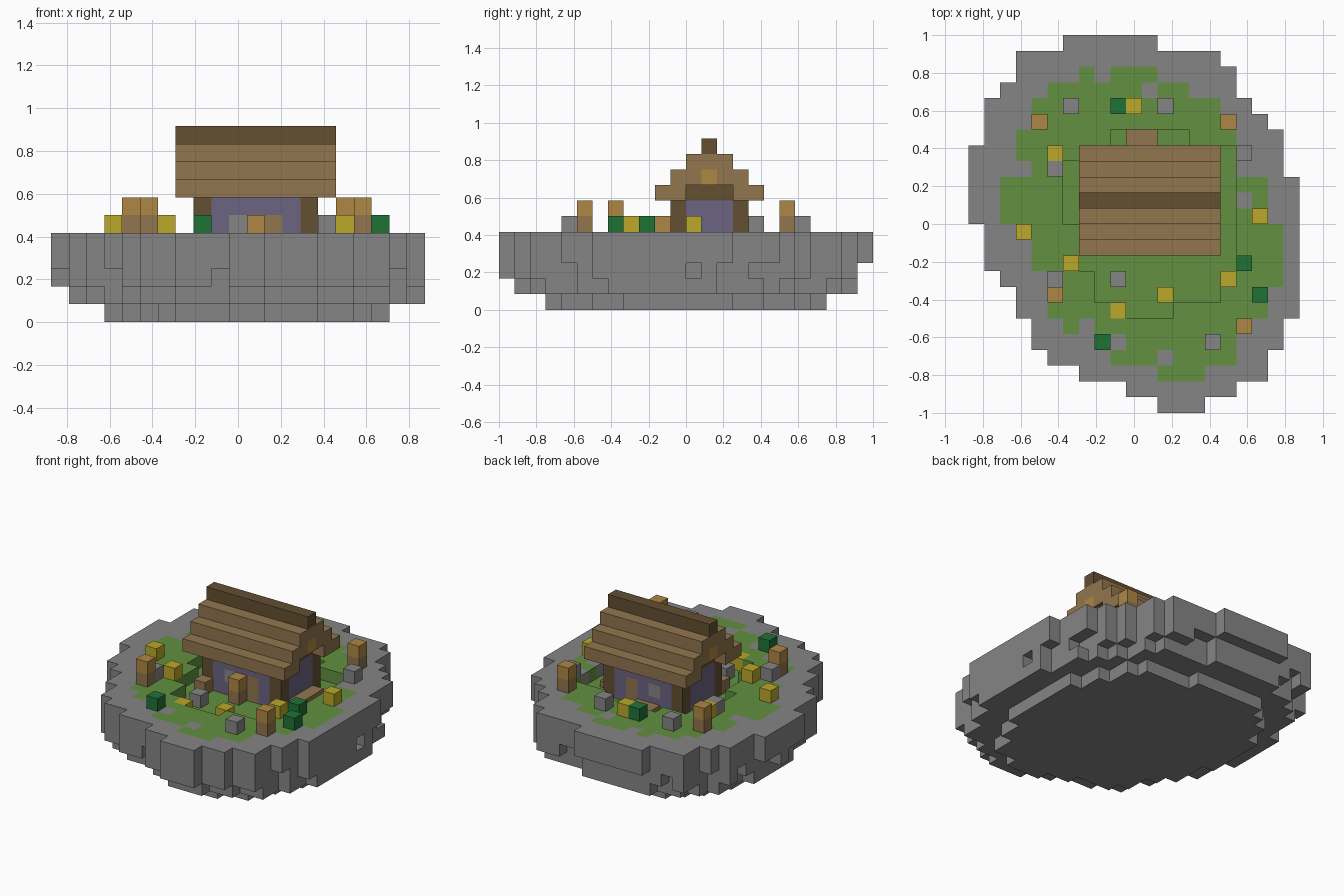
import bpy, bmesh, random
from mathutils import Vector

if "Cube" in bpy.data.objects:
    bpy.data.objects.remove(bpy.data.objects["Cube"])

U = 1 / 12                      # block size
CORNER = Vector((-0.875, -1, 0))
random.seed(4)


def material(name, r, g, b):
    m = bpy.data.materials.new(name)
    m.use_nodes = True
    m.diffuse_color = (r, g, b, 1)
    m.node_tree.nodes["Principled BSDF"].inputs["Base Color"].default_value = (r, g, b, 1)
    return m


STONE = material("stone", .235, .235, .235)
GRASS = material("grass", .122, .279, .051)
PLANK = material("plank", .283, .181, .076)
BEAM = material("dark_beam", .127, .080, .032)
LAMP = material("lamp_wood", .429, .242, .058)
YELLOW = material("yellow_flower", .497, .392, .023)
LEAF = material("bush_leaf", .014, .171, .038)
WALL = material("purple_wall", .150, .127, .223)

# Corner offsets of each block side, counter-clockwise from outside
SIDES = {}
for axis in range(3):
    for sign in (0, 1):
        ring = []
        for a, b in ((0, 0), (1, 0), (1, 1), (0, 1)):
            v = [0, 0, 0]
            v[axis], v[(axis + 1) % 3], v[(axis + 2) % 3] = sign, a, b
            ring.append(tuple(v))
        normal = [0, 0, 0]
        normal[axis] = 1 if sign else -1
        SIDES[tuple(normal)] = ring if sign else ring[::-1]


def blocks(name, cells):
    """Join a {(i, j, k): material} set of blocks into one outer shell."""
    mats = list(dict.fromkeys(cells.values()))
    bm = bmesh.new()
    verts = {}
    for cell, mat in cells.items():
        for normal, ring in SIDES.items():
            if tuple(c + n for c, n in zip(cell, normal)) in cells:
                continue
            keys = [tuple(c + o for c, o in zip(cell, off)) for off in ring]
            for key in keys:
                if key not in verts:
                    verts[key] = bm.verts.new(CORNER + Vector(key) * U)
            bm.faces.new([verts[key] for key in keys]).material_index = mats.index(mat)
    mesh = bpy.data.meshes.new(name)
    bm.to_mesh(mesh)
    bm.free()
    for m in mats:
        mesh.materials.append(m)
    obj = bpy.data.objects.new(name, mesh)
    bpy.context.collection.objects.link(obj)
    return obj


def span(mat, xs, ys, zs):
    """Solid run of blocks; each range is (start, end)."""
    return {(i, j, k): mat for i in range(*xs) for j in range(*ys) for k in range(*zs)}


# Island outline: start and end block of each row, front to back
ROWS = [(12, 15), (10, 17), (7, 19), (5, 19), (4, 20), (4, 20), (3, 21), (3, 21),
        (2, 21), (1, 21), (1, 21), (1, 21), (0, 21), (0, 21), (0, 21), (0, 20),
        (0, 20), (1, 20), (1, 19), (1, 18), (2, 17), (3, 17), (3, 16), (6, 12)]
outline = {(i, j) for j, (a, b) in enumerate(ROWS) for i in range(a, b)}

# Lawn rows, from the third row on
LAWN = [(12, 15), (9, 17), (9, 17), (6, 17), (5, 19), (5, 19), (6, 20), (4, 20),
        (4, 20), (4, 20), (2, 19), (2, 19), (2, 19), (4, 17), (3, 18), (3, 17),
        (5, 17), (4, 16), (5, 14), (7, 12)]
lawn = {(i, j) for j, (a, b) in enumerate(LAWN, 2) for i in range(a, b)}
lawn -= {(12, 3), (7, 5), (9, 4), (17, 13), (11, 20), (8, 21)}

# Sunken yard around the house
yard = {(i, j) for i in range(7, 17) for j in range(9, 17)}
yard |= {(i, j) for i in range(8, 16) for j in (7, 8)}
yard |= {(i, 6) for i in range(9, 13)} | {(i, 17) for i in range(9, 14)}
yard |= {(6, j) for j in range(12, 16)}


def within(i, j, *offsets):
    return all((i + a, j + b) in outline for a, b in offsets)


island = {}
for i, j in sorted(outline):
    edge = not within(i, j, (-1, 0), (1, 0), (0, -1), (0, 1))
    if within(i, j, (-3, 0), (2, 0), (0, -3), (0, 3), (-2, 2), (2, -2)):
        island[i, j, 0] = STONE
    if within(i, j, (-1, 0), (0, 1), (0, -1)):
        island[i, j, 1] = STONE
    if j < 23 and not (edge and random.random() < .25):
        island[i, j, 2] = STONE
    island[i, j, 3] = GRASS if (i, j) in yard else STONE
    if (i, j) not in yard:
        island[i, j, 4] = GRASS if (i, j) in lawn else STONE
blocks("island", island)

# House walls with corner posts, windows and doors
house = span(WALL, (8, 15), (11, 16), (4, 7))
for i in (8, 14):
    for j in (11, 15):
        house.update(span(BEAM, (i, i + 1), (j, j + 1), (4, 7)))
for j in (11, 15):
    house[10, j, 5] = STONE
    house.update(span(PLANK, (12, 13), (j, j + 1), (4, 6)))
blocks("house_walls", house)
blocks("gable_beams", span(BEAM, (8, 15), (12, 15), (7, 8)))

# Stepped roof, mirrored about the ridge
roof = {}
for step in range(3):
    for start in (10 + step, 15 - step):
        roof.update(span(PLANK, (7, 16), (start, start + 2), (7 + step, 8 + step)))
roof.update(span(LAMP, (7, 16), (13, 14), (8, 9)))
blocks("roof", roof)
blocks("roof_ridge", span(BEAM, (7, 16), (13, 14), (10, 11)))

# Lamp posts: plank base with a lighter head
for i, j, k in ((4, 18, 5), (16, 18, 5), (5, 7, 5), (17, 5, 5), (11, 10, 4)):
    blocks("lamp_post", {(i, j, k): PLANK, (i, j, k + 1): LAMP})

# Single blocks scattered on the lawn and in the yard
SCATTER = {
    ("flower", YELLOW, 5): [(5, 16), (10, 19), (3, 11), (6, 9), (16, 8), (18, 12)],
    ("yard_flower", YELLOW, 4): [(12, 7), (9, 6)],
    ("bush", LEAF, 5): [(9, 19), (17, 9), (18, 7), (8, 4)],
    ("rock", STONE, 5): [(6, 19), (12, 19), (5, 15), (5, 8), (15, 4), (17, 16)],
    ("yard_rock", STONE, 4): [(9, 8)],
    ("stool", PLANK, 4): [(8, 10)],
}
for (name, mat, k), spots in SCATTER.items():
    for i, j in spots:
        blocks(name, {(i, j, k): mat})

# Low doorsteps
for name, xs, ys in (("back_step", (10, 12), (16, 18)), ("side_step", (15, 16), (12, 15))):
    step = blocks(name, span(PLANK, xs, ys, (4, 5)))
    for v in step.data.vertices:
        v.co.z = min(v.co.z, 4.5 * U)
